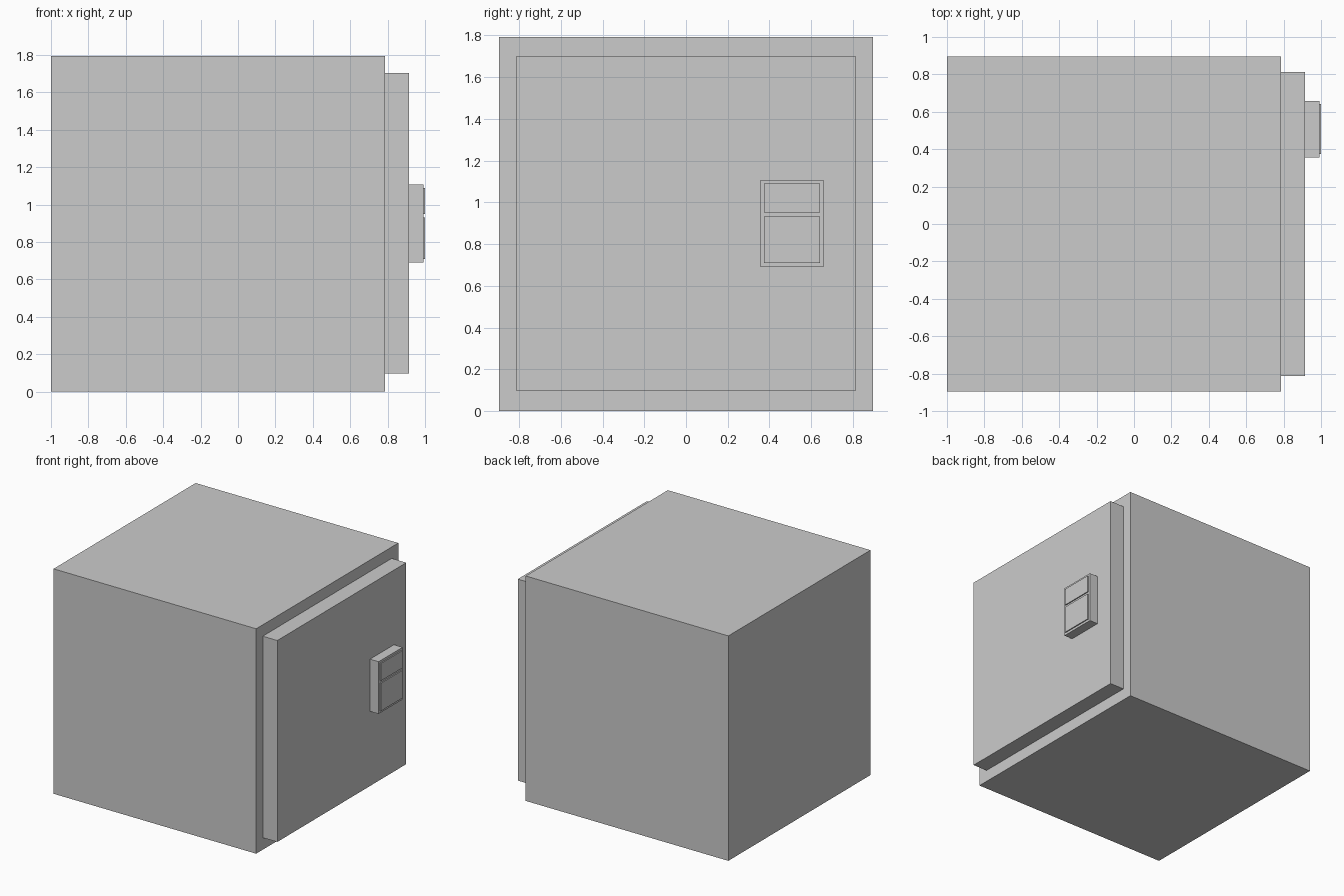
import bpy

if "Cube" in bpy.data.objects:
    bpy.data.objects.remove(bpy.data.objects["Cube"])


def box(name, x, y, z):
    """Box spanning the given (min, max) ranges."""
    spans = (x, y, z)
    bpy.ops.mesh.primitive_cube_add(size=1, location=[(a + b) / 2 for a, b in spans])
    ob = bpy.context.object
    ob.name = name
    ob.scale = [b - a for a, b in spans]
    bpy.ops.object.transform_apply(location=False, rotation=False, scale=True)
    return ob


# Safe body
box("safe_body", (-1.0, 0.787), (-0.895, 0.895), (0.0, 1.793))
# Raised door on the +x side
box("door", (0.787, 0.915), (-0.812, 0.812), (0.096, 1.702))
# Keypad housing
box("keypad_housing", (0.915, 0.991), (0.356, 0.658), (0.691, 1.107))
# Thin display and button plates
for name, z in (("button_plate", (0.71, 0.931)), ("display_plate", (0.95, 1.089))):
    box(name, (0.991, 1.0), (0.373, 0.641), z)
